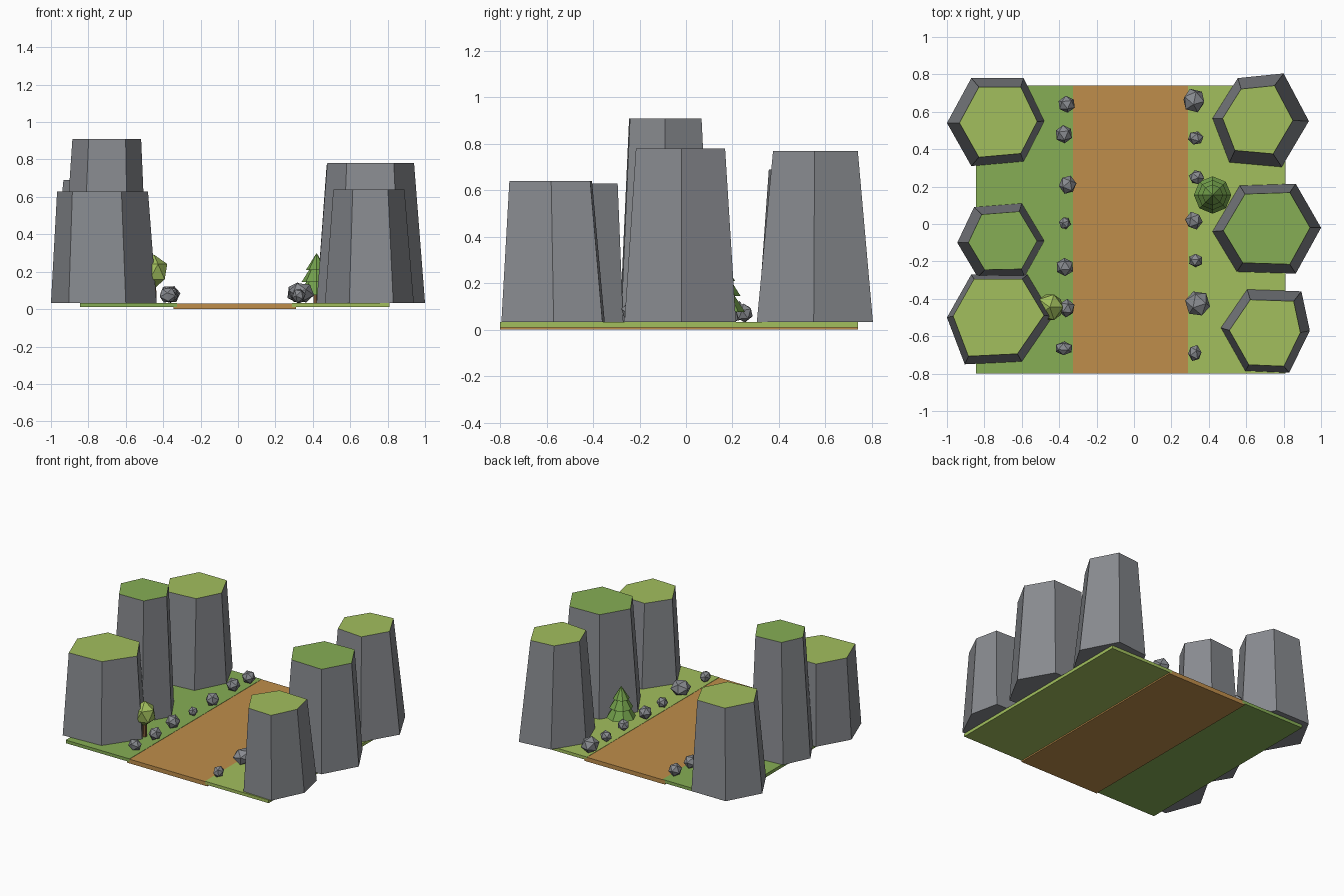
import bpy, bmesh, random
from mathutils import Vector, Matrix, Euler

if "Cube" in bpy.data.objects:
    bpy.data.objects.remove(bpy.data.objects["Cube"])

random.seed(4)
GROUND = 0.033


def material(name, rgb):
    m = bpy.data.materials.new(name)
    m.diffuse_color = (*rgb, 1)
    m.use_nodes = True
    m.node_tree.nodes["Principled BSDF"].inputs["Base Color"].default_value = m.diffuse_color
    return m


STONE = material("stone", (0.25, 0.26, 0.28))
DARK = material("grass_dark", (0.24, 0.42, 0.09))
LIGHT = material("grass_light", (0.36, 0.52, 0.11))
DIRT = material("dirt", (0.52, 0.27, 0.07))
PINE = material("pine_green", (0.17, 0.35, 0.07))
BARK = material("bark", (0.2, 0.1, 0.04))


def finish(name, bm, *mats):
    bmesh.ops.recalc_face_normals(bm, faces=bm.faces[:])
    me = bpy.data.meshes.new(name)
    bm.to_mesh(me)
    bm.free()
    for m in mats:
        me.materials.append(m)
    ob = bpy.data.objects.new(name, me)
    bpy.context.collection.objects.link(ob)
    return ob


def slab(name, lo, hi, mat):
    bm = bmesh.new()
    lo, hi = Vector(lo), Vector(hi)
    size = hi - lo
    bmesh.ops.create_cube(bm, size=1, matrix=Matrix.Translation((lo + hi) / 2) @ Matrix.Diagonal((*size, 1)))
    finish(name, bm, mat)


def pillar(name, base, top_centre, scale, height, cap):
    """Tapered six-sided rock with a grassy top."""
    bm = bmesh.new()
    cx, cy = (sum(p[i] for p in base) / len(base) for i in (0, 1))
    tx, ty = top_centre
    low = [bm.verts.new((x, y, GROUND)) for x, y in base]
    high = [bm.verts.new((tx + (x - cx) * scale, ty + (y - cy) * scale, height)) for x, y in base]
    n = len(base)
    for i in range(n):
        j = (i + 1) % n
        bm.faces.new((low[i], low[j], high[j], high[i]))
    bm.faces.new(low)
    bm.faces.new(high).material_index = 1
    finish(name, bm, STONE, cap)


def ball(name, centre, radii, mat, tilt=(0, 0, 0)):
    """Twenty-faced lump, used for stones and the round tree crown."""
    bm = bmesh.new()
    bmesh.ops.create_icosphere(bm, subdivisions=1, radius=1)
    bmesh.ops.transform(bm, verts=bm.verts, matrix=Euler(tilt).to_matrix().to_4x4())
    bmesh.ops.transform(bm, verts=bm.verts, matrix=Matrix.Translation(centre) @ Matrix.Diagonal((*radii, 1)))
    finish(name, bm, mat)


def cone(name, x, y, z0, z1, r0, r1, mat, sides=8):
    bm = bmesh.new()
    bmesh.ops.create_cone(bm, cap_ends=True, segments=sides, radius1=r0, radius2=r1, depth=z1 - z0,
                          matrix=Matrix.Translation((x, y, (z0 + z1) / 2)))
    finish(name, bm, mat)


# ground strips and path
slab("grass_left", (-0.845, -0.8, 0.01), (-0.325, 0.74, GROUND), DARK)
slab("grass_right", (0.29, -0.8, 0.01), (0.81, 0.74, GROUND), LIGHT)
slab("dirt_path", (-0.345, -0.8, 0.0), (0.31, 0.74, 0.031), DIRT)

# rock pillars
pillar("pillar_back_left", [(-1, .54), (-.87, .78), (-.59, .78), (-.48, .55), (-.59, .335), (-.87, .31)],
       (-0.72, 0.548), 0.8, 0.69, LIGHT)
pillar("pillar_middle_left", [(-.945, -.1), (-.855, .09), (-.6, .11), (-.48, -.09), (-.585, -.28), (-.835, -.285)],
       (-0.705, -0.093), 0.79, 0.91, DARK)
pillar("pillar_front_left", [(-1, -.5), (-.87, -.27), (-.57, -.27), (-.435, -.495), (-.6, -.735), (-.905, -.75)],
       (-0.735, -0.495), 0.86, 0.63, LIGHT)
pillar("pillar_back_right", [(.42, .565), (.555, .78), (.8, .805), (.935, .55), (.79, .305), (.51, .33)],
       (0.655, 0.558), 0.73, 0.77, LIGHT)
pillar("pillar_middle_right", [(.42, -.04), (.565, .205), (.865, .215), (1, -.02), (.865, -.265), (.55, -.255)],
       (0.71, -0.025), 0.8, 0.78, DARK)
pillar("pillar_front_right", [(.465, -.555), (.605, -.35), (.895, -.36), (.94, -.57), (.83, -.795), (.595, -.785)],
       (0.715, -0.58), 0.8, 0.64, LIGHT)

# stones lining the path: x, y, half width, half depth
stones = [(-.36, .64, .048, .046), (-.375, .48, .048, .05), (-.355, .21, .048, .052), (-.37, .005, .033, .035),
          (-.37, -.23, .05, .05), (-.36, -.45, .045, .05), (-.375, -.665, .05, .038),
          (.32, .66, .063, .068), (.33, .46, .043, .038), (.335, .25, .043, .04), (.32, .018, .048, .05),
          (.33, -.195, .04, .038), (.34, -.425, .07, .072), (.325, -.69, .037, .046)]
for i, (x, y, rx, ry) in enumerate(stones):
    rz = min(0.058, (rx + ry) / 2)
    tilt = [random.uniform(-0.6, 0.6), random.uniform(-0.6, 0.6), random.uniform(0, 6)]
    ball(f"path_stone_{i + 1}", (x, y, GROUND + rz * 0.93), (rx, ry, rz), STONE, tilt)

# round tree
cone("round_tree_trunk", -0.45, -0.445, GROUND, 0.16, 0.017, 0.013, BARK, 6)
ball("round_tree_crown", (-0.45, -0.445, 0.2), (0.08, 0.08, 0.092), LIGHT)

# pine tree in three tiers
cone("pine_trunk", 0.42, 0.155, GROUND, 0.1, 0.02, 0.02, BARK, 6)
for i, (z0, z1, r0, r1) in enumerate([(.075, .16, .1, .045), (.145, .225, .08, .03), (.21, .3, .056, 0)]):
    cone(f"pine_tier_{i + 1}", 0.42, 0.155, z0, z1, r0, r1, PINE)
